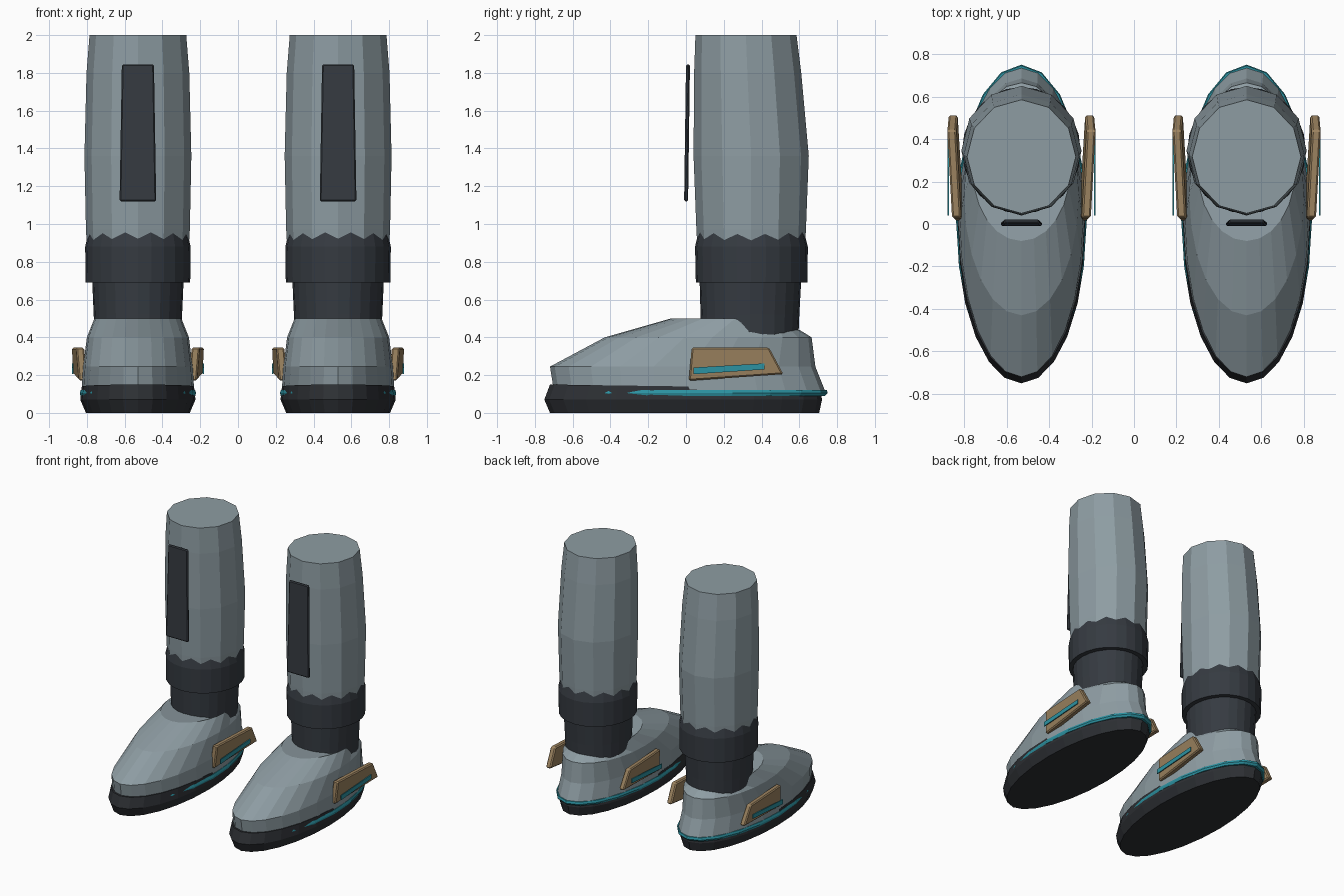
import bpy, bmesh, math

if "Cube" in bpy.data.objects:
    bpy.data.objects.remove(bpy.data.objects["Cube"])

BOOT_X = 0.53


def material(name, rgb):
    m = bpy.data.materials.new(name)
    m.diffuse_color = (*rgb, 1)
    m.use_nodes = True
    m.node_tree.nodes["Principled BSDF"].inputs["Base Color"].default_value = m.diffuse_color
    return m


GREY = material("armour grey", (0.27, 0.335, 0.365))
DARK = material("charcoal", (0.036, 0.043, 0.053))
SOLE = material("rubber black", (0.026, 0.029, 0.034))
TAN = material("bronze tan", (0.33, 0.225, 0.115))
TEAL = material("teal glow", (0.025, 0.29, 0.36))


def finish(bm, name, mat, bevel=0):
    bmesh.ops.recalc_face_normals(bm, faces=bm.faces)
    me = bpy.data.meshes.new(name)
    bm.to_mesh(me)
    bm.free()
    me.materials.append(mat)
    ob = bpy.data.objects.new(name, me)
    bpy.context.collection.objects.link(ob)
    if bevel:
        b = ob.modifiers.new("bevel", 'BEVEL')
        b.width, b.segments = bevel, 1
    return ob


def loft(name, mat, cx, rings, n, shift=None):
    """Stack of closed egg rings: (z, half width, front y, widest y, back y)."""
    bm = bmesh.new()
    loops = []
    for i, (z, half, y0, yc, y1) in enumerate(rings):
        loop = []
        for k in range(n):
            a = 2 * math.pi * k / n
            c = math.cos(a)
            y = yc + c * ((y1 - yc) if c > 0 else (yc - y0))
            dz = shift(i, y) if shift else 0
            loop.append(bm.verts.new((cx + half * math.sin(a), y, z + dz)))
        loops.append(loop)
    for lo, hi in zip(loops, loops[1:]):
        for k in range(n):
            j = (k + 1) % n
            bm.faces.new((lo[k], lo[j], hi[j], hi[k]))
    bm.faces.new(loops[0])
    bm.faces.new(loops[-1])
    return finish(bm, name, mat)


def slab(name, mat, inner, outer, bevel=0):
    """Solid between two matching outlines."""
    bm = bmesh.new()
    a = [bm.verts.new(p) for p in inner]
    b = [bm.verts.new(p) for p in outer]
    n = len(a)
    bm.faces.new(a)
    bm.faces.new(b)
    for k in range(n):
        j = (k + 1) % n
        bm.faces.new((a[k], a[j], b[j], b[k]))
    return finish(bm, name, mat, bevel)


def heel_dip(i, y):
    # collar drops behind the ankle
    return -0.06 if i == 3 and y > 0.32 else 0


def sole_tilt(i, y):
    # sole is slightly thicker at the toe
    return -0.02 * (y + 0.7) / 1.4 if i == 2 else 0


for side, s in (("left", -1), ("right", 1)):
    cx = s * BOOT_X

    # foot
    loft(side + "_sole", SOLE, cx, [
        (0, 0.275, -0.72, 0, 0.705),
        (0.07, 0.305, -0.75, 0, 0.72),
        (0.15, 0.297, -0.72, 0, 0.71)], 24, sole_tilt)
    loft(side + "_sole_trim", TEAL, cx, [
        (0.09, 0.304, -0.71, 0.02, 0.735),
        (0.105, 0.308, -0.715, 0.02, 0.75),
        (0.122, 0.302, -0.71, 0.02, 0.745)], 20)
    loft(side + "_foot_upper", GREY, cx, [
        (0.12, 0.298, -0.70, 0.02, 0.735),
        (0.245, 0.29, -0.72, 0.02, 0.685),
        (0.40, 0.27, -0.43, 0.14, 0.665),
        (0.50, 0.23, -0.08, 0.26, 0.60)], 24, heel_dip)

    # ankle, cuff and shin
    loft(side + "_ankle", DARK, cx, [
        (0.40, 0.23, 0.08, 0.338, 0.595),
        (0.52, 0.234, 0.077, 0.338, 0.60),
        (0.70, 0.242, 0.072, 0.34, 0.61)], 24)
    loft(side + "_cuff", DARK, cx, [
        (0.69, 0.277, 0.052, 0.345, 0.643),
        (0.88, 0.279, 0.048, 0.345, 0.645),
        (0.975, 0.258, 0.07, 0.345, 0.62)], 24)
    loft(side + "_shin", GREY, cx, [
        (0.80, 0.265, 0.065, 0.345, 0.625),
        (0.97, 0.275, 0.055, 0.345, 0.635),
        (1.36, 0.283, 0.04, 0.345, 0.65),
        (1.80, 0.272, 0.043, 0.325, 0.61),
        (2.00, 0.256, 0.05, 0.317, 0.585)], 12)

    # shin panel
    outline = [(-0.097, 1.12, 0), (0.097, 1.12, 0),
               (0.085, 1.845, 0.01), (-0.085, 1.845, 0.01)]
    slab(side + "_shin_panel", DARK,
         [(cx + x, y - 0.01, z) for x, z, y in outline],
         [(cx + x, y + 0.011, z) for x, z, y in outline], 0.007)

    # side plates with light strips, on both flanks of the foot
    plate = [(0.015, 0.17), (0.515, 0.205), (0.44, 0.345), (0.03, 0.345)]
    strip = [(0.04, 0.205), (0.415, 0.23), (0.415, 0.262), (0.04, 0.24)]
    for flank, f in (("outer", 1), ("inner", -1)):
        d = s * f

        def plate_x(y, z, base):
            return cx + d * (base + 0.055 * y + 0.08 * (z - 0.25))

        slab(f"{side}_{flank}_plate", TAN,
             [(plate_x(y, z, 0.275), y, z) for y, z in plate],
             [(plate_x(y, z, 0.318), y, z) for y, z in plate], 0.008)
        slab(f"{side}_{flank}_light_strip", TEAL,
             [(cx + d * 0.342, y, z) for y, z in strip],
             [(cx + d * 0.349, y, z) for y, z in strip])
